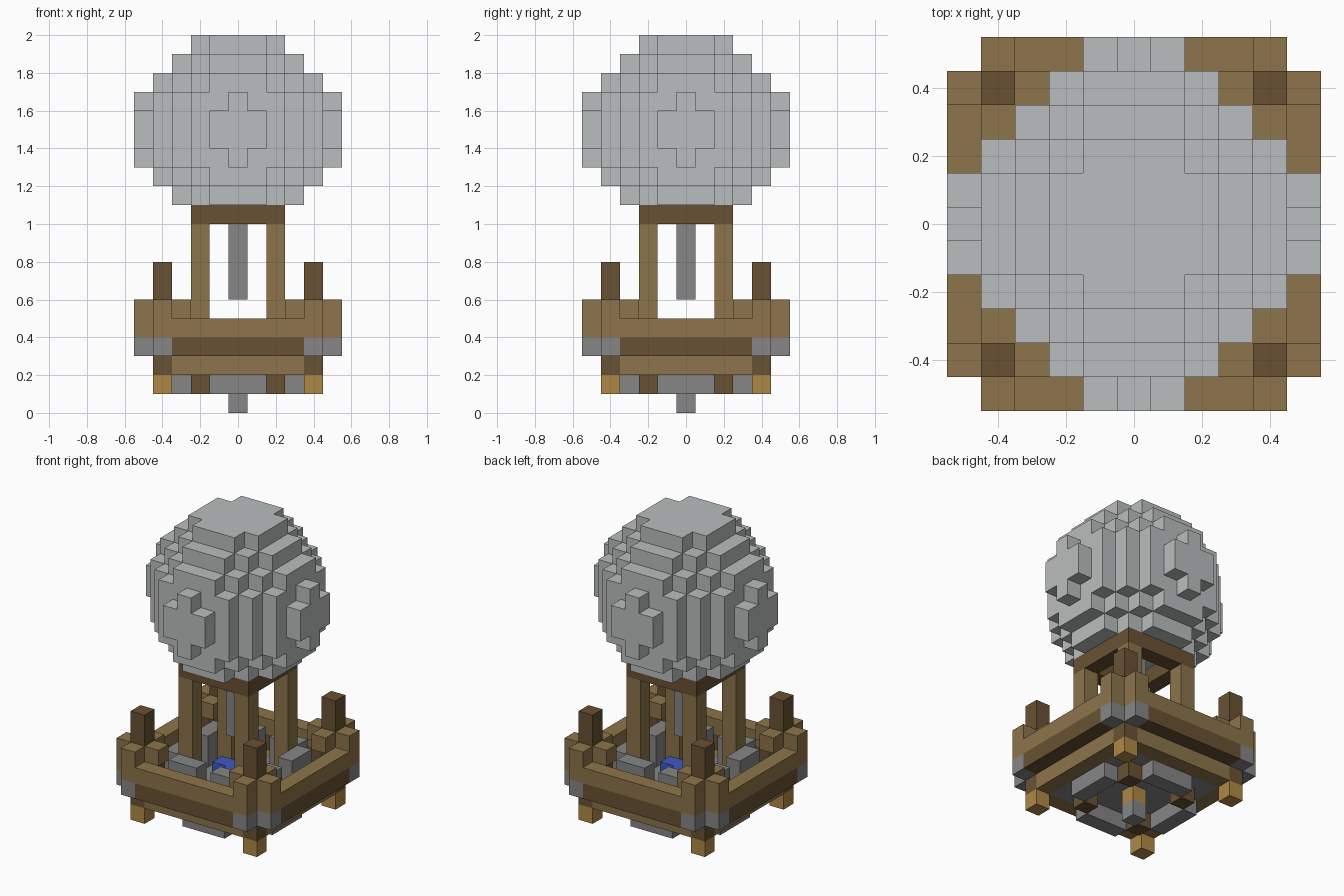
import bpy
import bmesh
from mathutils import Vector

cube = bpy.data.objects.get("Cube")
if cube:
    bpy.data.objects.remove(cube, do_unlink=True)

CELL = 0.1  # edge of one block


def material(name, *rgb):
    mat = bpy.data.materials.new(name)
    mat.use_nodes = True
    mat.diffuse_color = (*rgb, 1)
    mat.node_tree.nodes["Principled BSDF"].inputs["Base Color"].default_value = (*rgb, 1)
    return mat


pale_gray = material("pale gray", 0.49, 0.515, 0.51)
stone = material("stone gray", 0.238, 0.238, 0.238)
oak = material("light wood", 0.266, 0.178, 0.069)
dark_oak = material("dark wood", 0.138, 0.083, 0.033)
orange_wood = material("orange wood", 0.434, 0.25, 0.061)
blue = material("blue flame", 0.05, 0.1, 0.55)

AXES = [Vector(a) for a in ((1, 0, 0), (0, 1, 0), (0, 0, 1))]


def blocks(name, cells, mat):
    """Join grid cells into one mesh, keeping only the outer faces."""
    cells = set(cells)
    bm = bmesh.new()
    for c in cells:
        centre = Vector((c[0], c[1], c[2] + 0.5))
        for i in range(3):
            for sign in (-1, 1):
                n = AXES[i] * sign
                if tuple(int(c[k] + n[k]) for k in range(3)) in cells:
                    continue
                u, v = AXES[(i + 1) % 3] / 2, AXES[(i + 2) % 3] / 2 * sign
                mid = centre + n / 2
                bm.faces.new([bm.verts.new((mid + d) * CELL)
                              for d in (-u - v, u - v, u + v, v - u)])
    bmesh.ops.remove_doubles(bm, verts=bm.verts, dist=CELL / 100)
    mesh = bpy.data.meshes.new(name)
    bm.to_mesh(mesh)
    bm.free()
    mesh.materials.append(mat)
    obj = bpy.data.objects.new(name, mesh)
    bpy.context.collection.objects.link(obj)


def around(spots, layers):
    """Repeat (x, y) spots in all mirrored and turned positions."""
    return {(sx * a, sy * b, z) for x, y in spots for a, b in ((x, y), (y, x))
            for sx in (-1, 1) for sy in (-1, 1) for z in layers}


def octagon(reach, total, z):
    span = range(-reach, reach + 1)
    return {(x, y, z) for x in span for y in span if abs(x) + abs(y) <= total}


# Balloon: stacked octagons, mirrored about the middle
balloon = set()
for step, (reach, total) in enumerate(((4, 6), (4, 6), (4, 5), (3, 4), (2, 3))):
    balloon |= octagon(reach, total, 15 + step)
    if step < 4:
        balloon |= octagon(reach, total, 14 - step)
balloon |= around([(5, 0), (5, 1)], (14, 15)) | around([(5, 0)], (13, 16))
blocks("balloon", balloon, pale_gray)

# Mouth ring, uprights and hanging burner
blocks("mouth_ring", around([(2, i) for i in range(3)], [10]), dark_oak)
blocks("uprights", around([(2, 2)], range(2, 10)), oak)
blocks("burner_pole", {(0, 0, z) for z in range(6, 11)}, stone)

# Basket walls
blocks("wall_base", around([(5, i) for i in range(4)], [3]), dark_oak)
blocks("corner_brackets", around([(5, 4)], [3]), stone)
rail = around([(5, i) for i in range(5)], [4])
blocks("wall_rail", rail | around([(5, 4), (4, 3)], [5]), oak)
blocks("corner_posts", around([(4, 4)], range(2, 8)), dark_oak)
blocks("corner_feet", around([(4, 4)], [1]), orange_wood)

# Floor, with blocks and a flame on it
blocks("floor_rim", around([(4, i) for i in range(4)], [2]), oak)
blocks("floor", octagon(3, 6, 2) - around([(2, 2)], [2]), stone)
blocks("floor_blocks", around([(3, 1), (3, 2)], (3, 4)), stone)
blocks("flame", octagon(1, 1, 3), blue)

# Underside ring and centre peg
blocks("keel_ring", around([(3, 0), (3, 1)], [1]), stone)
blocks("keel_corners", around([(2, 2)], [1]), dark_oak)
blocks("peg_top", {(0, 0, 1)}, orange_wood)
blocks("peg", {(0, 0, 0)}, stone)
